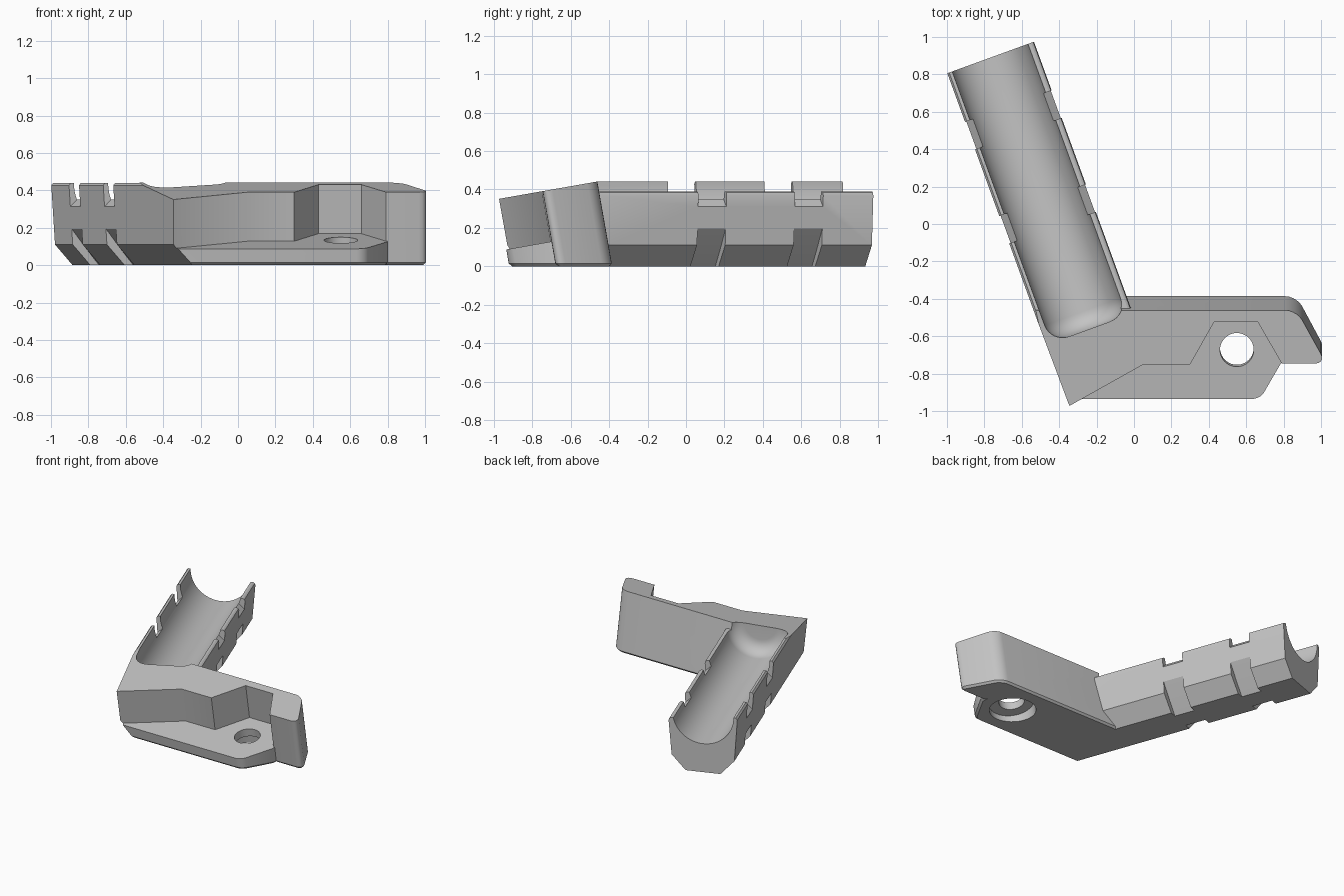
import bpy
import bmesh
from math import sin, cos, pi, radians
from mathutils import Vector

if "Cube" in bpy.data.objects:
    bpy.data.objects.remove(bpy.data.objects["Cube"])

SLOPE = 0.176                       # lean of the mounting body
ARM_START = Vector((-0.767, 0.89, 0))
ARM_DIR = Vector((sin(radians(20)), -cos(radians(20)), 0))
ARM_SIDE = Vector((cos(radians(20)), sin(radians(20)), 0))
TROUGH_Z, TROUGH_R = 0.435, 0.218

grey = bpy.data.materials.new("plain grey")
grey.use_nodes = True
grey.diffuse_color = (0.55, 0.55, 0.55, 1)
grey.node_tree.nodes["Principled BSDF"].inputs["Base Color"].default_value = (0.55, 0.55, 0.55, 1)


def loft(name, rings, round_x=None, round_size=0.0):
    """Solid through matching rings; optionally rounds uprights and chamfers the foot."""
    bm = bmesh.new()
    loops = [[bm.verts.new(p) for p in ring] for ring in rings]
    n = len(loops[0])
    for a, b in zip(loops, loops[1:]):
        for i in range(n):
            j = (i + 1) % n
            bm.faces.new((a[i], a[j], b[j], b[i]))
    bm.faces.new(loops[0])
    bm.faces.new(loops[-1])
    bmesh.ops.recalc_face_normals(bm, faces=bm.faces)
    if round_x:
        uprights = [e for e in bm.edges
                    if abs(e.verts[0].co.z - e.verts[1].co.z) > 0.05
                    and abs(e.verts[0].co.x - e.verts[1].co.x) < 0.001
                    and min(v.co.z for v in e.verts) < 0.001
                    and round_x[0] < e.verts[0].co.x < round_x[1]]
        bmesh.ops.bevel(bm, geom=uprights, offset=round_size, segments=5,
                        profile=0.5, affect='EDGES')
        foot = [e for e in bm.edges if all(v.co.z < 0.001 for v in e.verts)]
        bmesh.ops.bevel(bm, geom=foot, offset=0.015, segments=1, affect='EDGES')
    mesh = bpy.data.meshes.new(name)
    bm.to_mesh(mesh)
    bm.free()
    mesh.materials.append(grey)
    obj = bpy.data.objects.new(name, mesh)
    bpy.context.collection.objects.link(obj)
    return obj


def tilted(name, outline, top, base=None, **kw):
    """Leaning prism; outline is at its sloped top, base None ends on the floor."""
    upper, lower = [], []
    for x, y in outline:
        z = top + SLOPE * (y + 0.46)
        drop = z if base is None else top - base
        upper.append(Vector((x, y, z)))
        lower.append(Vector((x, y + SLOPE * drop, z - drop)))
    return loft(name, [upper, lower], **kw)


def arm_ring(t, profile):
    return [ARM_START + ARM_DIR * t + ARM_SIDE * e + Vector((0, 0, z)) for e, z in profile]


def arm_prism(name, profile, start, end):
    return loft(name, [arm_ring(start, profile), arm_ring(end, profile)])


def circle(x, y, r, n=40):
    return [(x + r * cos(2 * pi * i / n), y + r * sin(2 * pi * i / n)) for i in range(n)]


def combine(target, other, operation):
    mod = target.modifiers.new(operation.lower(), 'BOOLEAN')
    mod.operation, mod.solver, mod.object = operation, 'EXACT', other
    bpy.context.view_layer.objects.active = target
    bpy.ops.object.modifier_apply(modifier=mod.name)
    bpy.data.objects.remove(other)


# Mounting body with a stepped front and a hooked end
bracket = tilted("angled_bracket", [
    (-0.65, -0.463), (-0.45, -1.033), (0.05, -0.753), (0.30, -0.753), (0.43, -0.523),
    (0.66, -0.523), (0.79, -0.748), (1.028, -0.748), (0.87, -0.463)],
    0.452, round_x=(0.85, 1.1), round_size=0.06)

# Low mounting plate
plate = tilted("mounting_plate", [
    (-0.5, -0.935), (0.675, -0.935), (0.80, -0.72), (0.80, -0.44), (-0.4, -0.44)],
    0.171, round_x=(0.6, 0.75), round_size=0.04)
combine(bracket, plate, 'UNION')

# Arm, higher on its right-hand rim
arm = arm_prism("trough_arm", [
    (-0.30, 0), (-0.30, 0.44), (-0.1, 0.44), (0.1, 0.39), (0.23, 0.39),
    (0.242, 0.383), (0.247, 0.368), (0.225, 0.11), (0.125, 0)], 0, 1.6)
combine(bracket, arm, 'UNION')

# Trim the long outer side and the sloped top
side_trim = arm_prism("side_trim", [
    (-0.7, 0.7), (-0.235, 0.7), (-0.235, 0.44), (-0.246, 0.427), (-0.225, 0.11),
    (-0.0795, -0.05), (-0.7, -0.05)], -0.2, 2.3)
combine(bracket, side_trim, 'DIFFERENCE')
top_trim = tilted("top_trim", [(-1.5, -1.3), (1.5, -1.3), (1.5, 0.1), (-1.5, 0.1)], 0.9, 0.455)
combine(bracket, top_trim, 'DIFFERENCE')


# Round trough with a filleted inner end
def trough_profile(r, n=40):
    arc = [(-r * cos(pi * i / n), TROUGH_Z - r * sin(pi * i / n)) for i in range(n + 1)]
    return arc + [(r, 0.8), (-r, 0.8)]


FILLET = 0.1
rings = [arm_ring(-0.1, trough_profile(TROUGH_R))]
for i in range(9):
    a = pi / 2 * i / 8
    rings.append(arm_ring(1.445 + FILLET * sin(a),
                          trough_profile(TROUGH_R - FILLET * (1 - cos(a)))))
combine(bracket, loft("trough_cutter", rings), 'DIFFERENCE')

# Two strap channels: rim notches above, slanted slots in each lower corner
notch = [(-0.3, 0.255), (-0.19, 0.36), (0.19, 0.36), (0.3, 0.255), (0.3, 0.6), (-0.3, 0.6)]
slot = [(0.235, 0.2), (0.15, 0.09), (0.075, 0), (0.04, -0.05), (0.4, -0.05), (0.4, 0.2)]
mirrored_slot = [(-e, z) for e, z in slot]
for centre in (0.355, 0.89):
    for profile in (notch, slot, mirrored_slot):
        cutter = arm_prism("strap_cutter", profile, centre - 0.078, centre + 0.078)
        combine(bracket, cutter, 'DIFFERENCE')

# Screw hole with a wide recess underneath
combine(bracket, tilted("hole_cutter", circle(0.55, -0.695, 0.09), 0.3, -0.2), 'DIFFERENCE')
combine(bracket, tilted("recess_cutter", circle(0.55, -0.665, 0.16), 0.11, -0.2), 'DIFFERENCE')

# Smooth the rounded surfaces, keep crisp edges
bpy.ops.object.select_all(action='DESELECT')
bracket.select_set(True)
bpy.context.view_layer.objects.active = bracket
bpy.ops.object.shade_smooth_by_angle(angle=radians(30))
